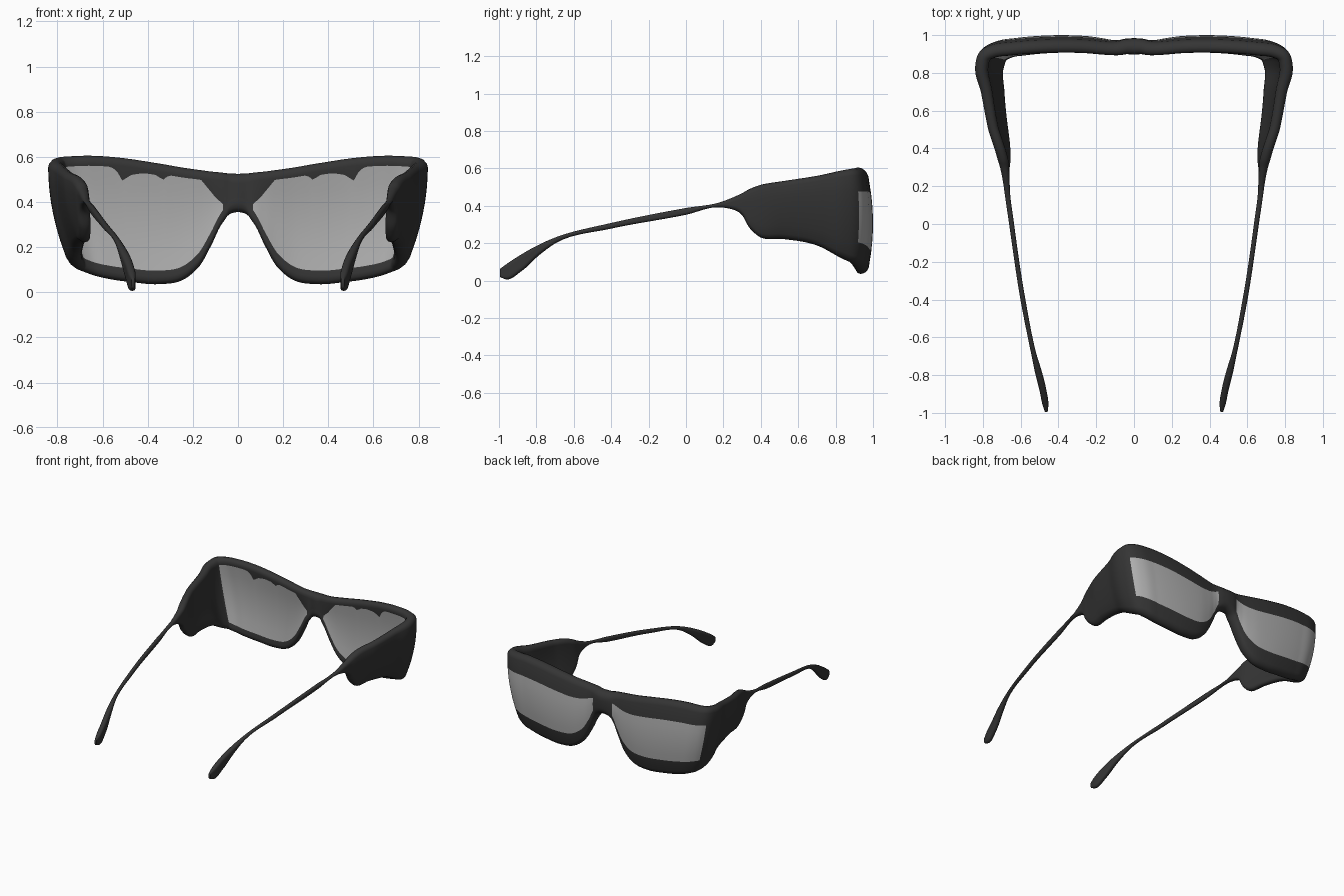
import bpy, math
from mathutils import Vector

if "Cube" in bpy.data.objects:
    bpy.data.objects.remove(bpy.data.objects["Cube"])

# Half-frame stations from bridge to arm tip: x, y, z top, z bottom, thickness
ST = [(0, .932, .525, .355, .085), (.035, .932, .526, .347, .08), (.07, .925, .53, .305, .075),
      (.12, .922, .535, .205, .07), (.18, .926, .543, .105, .07), (.25, .932, .553, .052, .07),
      (.36, .935, .573, .036, .07), (.5, .931, .596, .045, .07), (.62, .92, .605, .06, .07),
      (.7, .908, .602, .078, .07), (.742, .885, .598, .095, .07), (.757, .84, .59, .115, .07),
      (.738, .7, .56, .188, .06), (.712, .52, .532, .222, .055), (.69, .4, .512, .23, .055),
      (.682, .345, .492, .275, .055), (.678, .29, .462, .36, .045), (.672, .18, .418, .392, .03),
      (.648, 0, .388, .352, .026), (.588, -.4, .308, .278, .026), (.53, -.69, .234, .204, .027),
      (.507, -.78, .195, .14, .036), (.482, -.88, .14, .05, .036), (.468, -.96, .088, .006, .03),
      (.464, -.995, .062, .02, .014)]
LENS_A, LENS_B, ARM = 2, 10, 17      # control stations bounding lens and arm
SUB, ROWS = 7, 6
# Scalloped upper edge of the lens as seen from the inside: x, z
SCALLOP = [(.06, .38), (.1, .42), (.19, .535), (.24, .542), (.29, .53), (.33, .498), (.36, .52),
           (.41, .528), (.46, .52), (.5, .495), (.52, .54), (.56, .57), (.62, .582), (.7, .585)]

def clamp(v, a=0.0, b=1.0):
    return max(a, min(b, v))

def scallop(x):
    for (x0, z0), (x1, z1) in zip(SCALLOP, SCALLOP[1:]):
        if x <= x1:
            return z0 + (z1 - z0) * clamp((x - x0) / (x1 - x0))
    return SCALLOP[-1][1]

def spline(pts):
    out = []
    for i in range(len(pts) - 1):
        p1, p2 = pts[i], pts[i + 1]
        p0 = pts[i - 1] if i else (-p2[0],) + p2[1:]
        p3 = pts[min(i + 2, len(pts) - 1)]
        # non-uniform tangents keep uneven spacing smooth
        d0, d1, d2 = [max(1e-4, math.dist(a[:4], b[:4])) for a, b in ((p0, p1), (p1, p2), (p2, p3))]
        for k in range(SUB):
            t = k / SUB
            row = []
            for a, b, c, d in zip(p0, p1, p2, p3):
                m1 = d1 * ((b - a) / d0 * d1 + (c - b) / d1 * d0) / (d0 + d1)
                m2 = d1 * ((c - b) / d1 * d2 + (d - c) / d2 * d1) / (d1 + d2)
                row.append((2*t**3 - 3*t*t + 1) * b + (t**3 - 2*t*t + t) * m1
                           + (3*t*t - 2*t**3) * c + (t**3 - t*t) * m2)
            out.append(row)
    return out + [list(pts[-1])]

def section(s, n):
    x, y, zt, zb, th = s
    h = zt - zb
    r = min(th / 2, .48 * h)
    z0, z1 = zb + r, zt - r
    lean = .2 * clamp((x - .3) / .42) * clamp((y - .2) / .3)
    bulge = .055 * h * clamp((y - .2) / .3)

    def rows(lo, hi):
        lo, hi = clamp(lo, .02, .9), clamp(hi, .1, .98)
        hi = max(hi, lo + .05)
        return [0] + [lo + (hi - lo) * k / ROWS for k in range(ROWS + 1)] + [1]

    outer = rows(.17, .80)
    inner = rows((zb + .06 - z0) / (z1 - z0), (scallop(x) - z0) / (z1 - z0))
    cap = [math.radians(a) for a in (30, 60, 90, 120, 150)]
    prof = [(th / 2, z0 + f * (z1 - z0)) for f in outer]
    prof += [(th / 2 * math.cos(a), z1 + r * math.sin(a)) for a in cap]
    prof += [(-th / 2, z0 + f * (z1 - z0)) for f in reversed(inner)]
    prof += [(-th / 2 * math.cos(a), z0 - r * math.sin(a)) for a in cap]
    res = []
    for o, z in prof:
        v = 2 * (z - zb) / h - 1
        d = o + bulge * (1 - v * v)
        res.append(Vector((x + n[0] * d + lean * (z - .35), y + n[1] * d, z)))
    return res

# Loft all sections
path = spline(ST)
rings = []
for i, s in enumerate(path):
    a, b = path[max(i - 1, 0)], path[min(i + 1, len(path) - 1)]
    t = Vector((b[0] - a[0], b[1] - a[1])).normalized()
    rings.append(section(s, (0, 1) if i == 0 else (-t.y, t.x)))
N = len(rings[0])
OUT = range(1, 1 + ROWS)                                   # outer lens strips
INN = range(ROWS + 3 + 5 + 1, ROWS + 3 + 5 + 1 + ROWS)     # inner lens strips
parts = {"frame": [], "lens": [], "temple_arm": []}
for i in range(len(rings) - 1):
    in_lens = LENS_A * SUB <= i < LENS_B * SUB
    for j in range(N):
        k = (j + 1) % N
        face = (i * N + j, i * N + k, (i + 1) * N + k, (i + 1) * N + j)
        if in_lens and (j in OUT or j in INN):
            parts["lens"].append(face)
        else:
            parts["temple_arm" if i >= ARM * SUB else "frame"].append(face)
last = (len(rings) - 1) * N
parts["temple_arm"].append(tuple(last + j for j in range(N)))

def material(name, v):
    m = bpy.data.materials.new(name)
    m.diffuse_color = (v, v, v, 1)
    m.use_nodes = True
    m.node_tree.nodes["Principled BSDF"].inputs["Base Color"].default_value = m.diffuse_color
    return m

dark, grey = material("dark_plastic", .035), material("grey_lens", .42)
verts = [v for ring in rings for v in ring]
for name, faces in parts.items():
    used = {v: n for n, v in enumerate(sorted({v for f in faces for v in f}))}
    me = bpy.data.meshes.new(name)
    me.from_pydata([verts[v] for v in used], [], [[used[v] for v in f] for f in faces])
    me.materials.append(grey if name == "lens" else dark)
    me.shade_smooth()
    ob = bpy.data.objects.new(name, me)
    bpy.context.collection.objects.link(ob)
    mir = ob.modifiers.new("mirror", 'MIRROR')
    mir.use_clip = True
